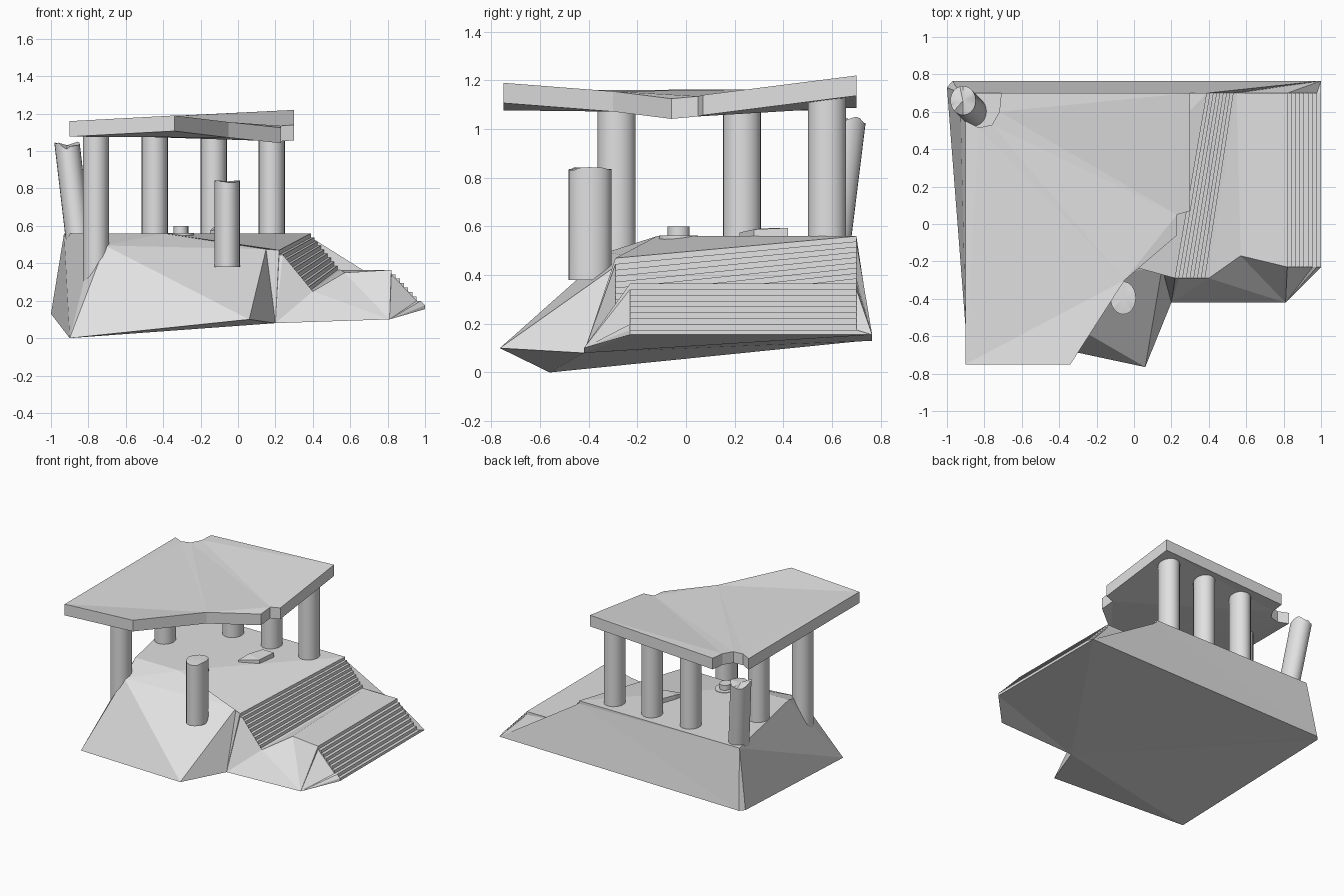
import bpy, bmesh, math, random
from mathutils import Vector

if "Cube" in bpy.data.objects:
    bpy.data.objects.remove(bpy.data.objects["Cube"])

random.seed(4)
stone = bpy.data.materials.new("grey stone")
stone.diffuse_color = (0.75, 0.75, 0.75, 1)
stone.use_nodes = True
stone.node_tree.nodes["Principled BSDF"].inputs["Base Color"].default_value = stone.diffuse_color


def add_object(name, bm, smooth=False):
    bmesh.ops.recalc_face_normals(bm, faces=bm.faces[:])
    me = bpy.data.meshes.new(name)
    bm.to_mesh(me)
    bm.free()
    ob = bpy.data.objects.new(name, me)
    bpy.context.collection.objects.link(ob)
    me.materials.append(stone)
    if smooth:
        bpy.ops.object.select_all(action='DESELECT')
        bpy.context.view_layer.objects.active = ob
        ob.select_set(True)
        bpy.ops.object.shade_smooth_by_angle(angle=math.radians(35))
    return ob


def column(name, bottom, top, rx=0.07, ry=0.078, jag=0.0, sides=24):
    # Elliptical shaft between two centres, optionally with a broken top
    bm = bmesh.new()
    rings = []
    for c, j in ((bottom, 0), (top, jag)):
        ring = []
        for i in range(sides):
            a = 2 * math.pi * i / sides
            dz = j * (math.sin(2 * a + 1) * 0.6 + random.uniform(-.4, .4))
            ring.append(bm.verts.new((c[0] + rx * math.cos(a),
                                      c[1] + ry * math.sin(a), c[2] + dz)))
        rings.append(ring)
    lo, hi = rings
    for i in range(sides):
        k = (i + 1) % sides
        bm.faces.new((lo[i], lo[k], hi[k], hi[i]))
    bm.faces.new(lo[::-1])
    cap = bm.faces.new(hi)
    if jag:
        bmesh.ops.poke(bm, faces=[cap])
    return add_object(name, bm, True)


def slab(name, outline, thickness):
    # Sheet of stone with a sloping outline
    bm = bmesh.new()
    hi = [bm.verts.new(p) for p in outline]
    lo = [bm.verts.new((x, y, z - thickness)) for x, y, z in outline]
    n = len(hi)
    for i in range(n):
        k = (i + 1) % n
        bm.faces.new((hi[i], lo[i], lo[k], hi[k]))
    caps = [bm.faces.new(hi), bm.faces.new(lo[::-1])]
    bmesh.ops.triangulate(bm, faces=caps)
    return add_object(name, bm)


# Rock base with two flights of stairs
pts = dict(
    A=(-.9, -.56, 0), B=(.06, -.765, .10), C=(.2, -.42, .08), D=(.81, -.42, .1),
    E=(1, -.23, .155), F=(1, .765, .155), G1=(-.97, .765, .13), G2=(-1, .73, .13),
    BL=(-.93, .7, .56), L=(-.76, -.12, .56), K=(-.4, -.12, .56),
    FL=(-.71, -.32, .495), M=(.15, -.235, .475), FR=(.22, -.29, .47),
    BR=(.39, .7, .56), P=(.4, -.29, .25), Q=(.57, -.17, .35),
    R=(.82, -.23, .365), S=(.82, .7, .365), T=(.55, .7, .365),
    E2=(1, -.23, .175), U=(1, .7, .175))
bm = bmesh.new()
v = {k: bm.verts.new(p) for k, p in pts.items()}


def step_line(a, b, n):
    # Zigzag of verts from a down to b
    pa, pb = Vector(pts[a]), Vector(pts[b])
    line = [v[a]]
    for i in range(n):
        p, q = pa.lerp(pb, i / n), pa.lerp(pb, (i + 1) / n)
        line.append(bm.verts.new((p.x, p.y, q.z)))
        line.append(v[b] if i == n - 1 else bm.verts.new(q))
    return line


def flight(f0, f1, b0, b1, n):
    front, back = step_line(f0, f1, n), step_line(b0, b1, n)
    for i in range(len(front) - 1):
        bm.faces.new((front[i], front[i + 1], back[i + 1], back[i]))
    return front, back


front1, back1 = flight("FR", "P", "BR", "T", 9)
front2, back2 = flight("R", "E2", "S", "U", 8)
for names in ("A B FL", "B M FL", "B C M", "C FR M",          # front rock
              "A FL L", "A L BL", "A BL G2", "G2 BL G1",      # left side
              "BL L K BR", "L FL K", "K FL M", "K M FR", "K FR BR",   # floor
              "T P Q", "T Q R S",                             # landing
              "C D P", "P D Q", "Q D R",                      # stair front
              "E F U E2", "A G2 G1 F E D C B"):               # right, underside
    bm.faces.new([v[k] for k in names.split()])
bm.faces.new([v["C"]] + front1[::-1])
bm.faces.new([v["D"], v["E"]] + front2[::-1])
bm.faces.new([v["G1"], v["BL"]] + back1 + back2 + [v["F"]])
bmesh.ops.triangulate(bm, faces=[f for f in bm.faces if len(f.verts) > 4])
add_object("rock_base_with_stairs", bm)

# Sagging roof slab with broken front and bitten back corner
slab("broken_roof", [
    (-.9, -.75, 1.16), (-.34, -.75, 1.19), (-.05, -.30, 1.155), (.23, -.06, 1.125),
    (.23, .05, 1.135), (.3, .07, 1.14), (.3, .7, 1.22), (-.71, .7, 1.17),
    (-.72, .6, 1.168), (-.76, .53, 1.167), (-.83, .515, 1.163), (-.9, .55, 1.16)], 0.083)

# Standing columns
for i, (x, y, z0) in enumerate([(-.445, .58, .5), (-.13, .58, .5), (.18, .58, .5),
                                (-.76, .23, .5), (-.76, -.285, .28)]):
    column(f"column_{i + 1}", (x, y, z0), (x, y, 1.105 + .05 * (x + .9)))

# Broken and leaning columns, stump
column("broken_column", (-.058, -.395, .38), (-.058, -.395, .838), .068, .088, .008)
column("leaning_column", (-.85, .595, .5), (-.914, .66, 1.03), .068, .078, .022)
column("stump", (-.305, -.03, .5), (-.305, -.03, .6), .04, .045, 0, 16)
column("stump_footing", (-.305, -.03, .53), (-.305, -.03, .563), .07, .08, 0, 16)

# Fallen stone on the floor
slab("fallen_stone", [(-.15, .22, .575), (-.02, .28, .588), (.0, .42, .594),
                      (-.09, .42, .594), (-.13, .31, .592)], .034)
